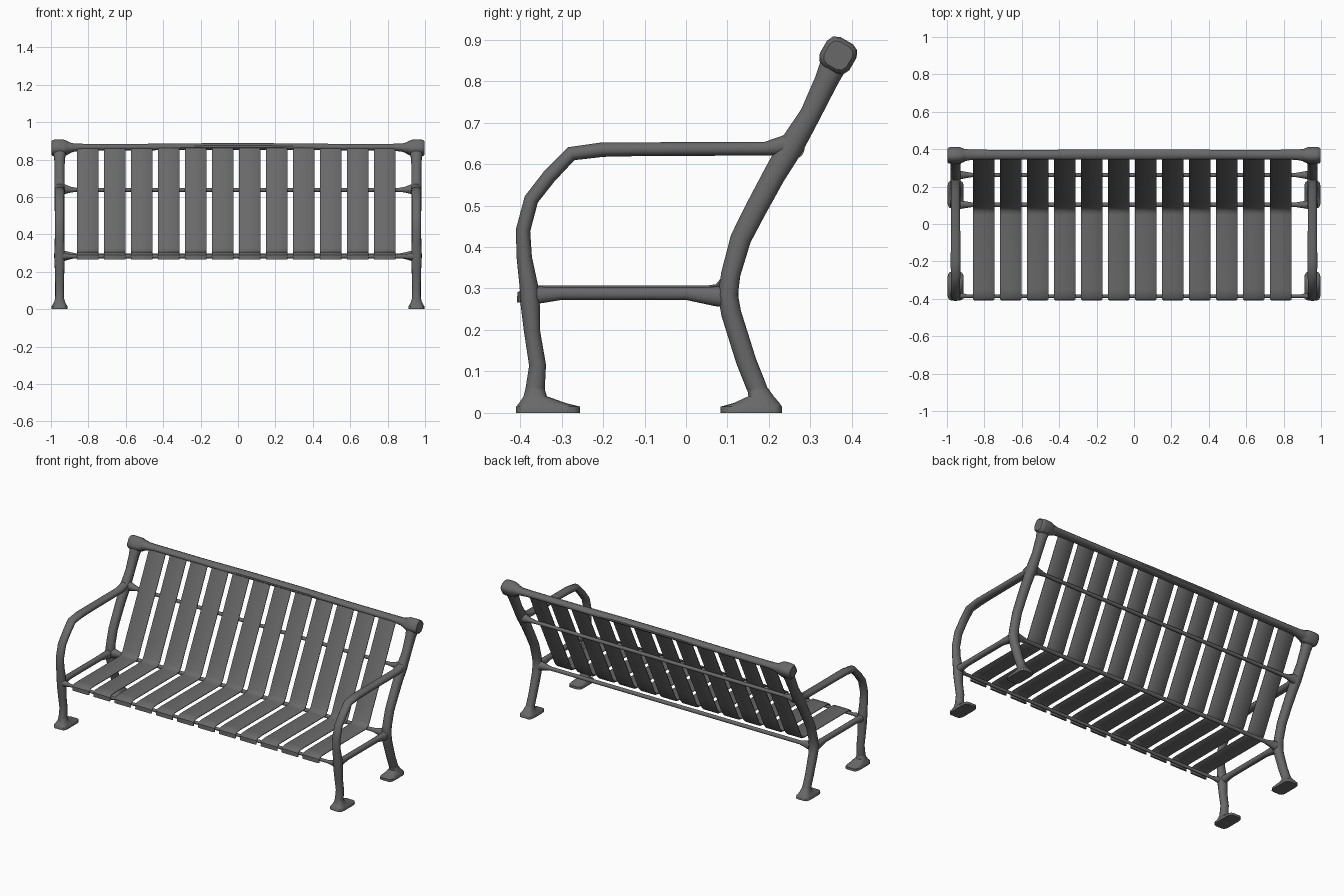
import bpy, bmesh, math
from mathutils import Vector

# dark grey painted metal
paint = bpy.data.materials.new("dark_grey_paint")
paint.diffuse_color = (0.14, 0.14, 0.14, 1)


def finish(name, bm, angle=40):
    bmesh.ops.recalc_face_normals(bm, faces=bm.faces)
    me = bpy.data.meshes.new(name)
    bm.to_mesh(me)
    bm.free()
    me.materials.append(paint)
    ob = bpy.data.objects.new(name, me)
    bpy.context.collection.objects.link(ob)
    bpy.ops.object.select_all(action='DESELECT')
    bpy.context.view_layer.objects.active = ob
    ob.select_set(True)
    bpy.ops.object.shade_smooth_by_angle(angle=math.radians(angle))
    return ob


def loft(name, rings):
    """Skin a list of equal-length point rings and cap the ends."""
    bm = bmesh.new()
    rows = [[bm.verts.new(p) for p in ring] for ring in rings]
    n = len(rows[0])
    for a, b in zip(rows, rows[1:]):
        for i in range(n):
            j = (i + 1) % n
            bm.faces.new((a[i], a[j], b[j], b[i]))
    bm.faces.new(rows[0])
    bm.faces.new(rows[-1])
    return finish(name, bm)


def ellipse(c, u, v, ru, rv, n=12, power=1.0):
    out = []
    for i in range(n):
        a = 2 * math.pi * (i + 0.5) / n
        ca, sa = math.cos(a), math.sin(a)
        out.append(c + u * ru * math.copysign(abs(ca) ** power, ca)
                     + v * rv * math.copysign(abs(sa) ** power, sa))
    return out


def side_tube(name, x, pts):
    """Tube in the yz plane; pts = (y, z, half thickness, half width in x)."""
    P = [Vector((x, p[0], p[1])) for p in pts]
    X = Vector((1, 0, 0))
    rings = []
    for i, p in enumerate(pts):
        t = (P[min(i + 1, len(P) - 1)] - P[max(i - 1, 0)]).normalized()
        rings.append(ellipse(P[i], X, t.cross(X), p[3], p[2], power=0.85))
    return loft(name, rings)


def cross_bar(name, pts):
    """Bar along x, mirrored; pts = (x, y, z, half y, half z) from centre out."""
    full = [(-p[0],) + p[1:] for p in reversed(pts)] + list(pts)
    Y, Z = Vector((0, 1, 0)), Vector((0, 0, 1))
    return loft(name, [ellipse(Vector(p[:3]), Y, Z, p[3], p[4]) for p in full])


def foot(name, x, secs):
    """Flared foot; secs = (z, y min, y max, half x, squareness)."""
    X, Y = Vector((1, 0, 0)), Vector((0, 1, 0))
    return loft(name, [ellipse(Vector((x, (a + b) / 2, z)), X, Y, hx, (b - a) / 2, 16, pw)
                       for z, a, b, hx, pw in secs])


# cast side frames
for side, s in (("left", -1), ("right", 1)):
    x = s * 0.954
    side_tube(side + "_back_post", x, [
        (0.372, 0.885, 0.030, 0.034), (0.358, 0.845, 0.034, 0.036), (0.338, 0.80, 0.029, 0.029),
        (0.30, 0.72, 0.026, 0.027), (0.255, 0.645, 0.031, 0.029), (0.212, 0.572, 0.028, 0.027),
        (0.165, 0.485, 0.027, 0.026), (0.132, 0.42, 0.026, 0.026), (0.108, 0.335, 0.024, 0.027),
        (0.101, 0.285, 0.025, 0.03), (0.109, 0.24, 0.025, 0.027), (0.145, 0.125, 0.025, 0.024),
        (0.165, 0.075, 0.025, 0.024), (0.183, 0.03, 0.024, 0.026)])
    side_tube(side + "_arm_and_front_leg", x, [
        (0.265, 0.65, 0.03, 0.026), (0.235, 0.645, 0.024, 0.026), (0.19, 0.637, 0.017, 0.025),
        (-0.10, 0.636, 0.017, 0.026), (-0.20, 0.635, 0.018, 0.027), (-0.277, 0.625, 0.018, 0.026),
        (-0.33, 0.57, 0.018, 0.025), (-0.373, 0.515, 0.018, 0.025), (-0.393, 0.44, 0.018, 0.025),
        (-0.39, 0.375, 0.019, 0.025), (-0.379, 0.305, 0.023, 0.028), (-0.376, 0.265, 0.024, 0.028),
        (-0.371, 0.195, 0.02, 0.025), (-0.358, 0.115, 0.021, 0.023), (-0.364, 0.055, 0.024, 0.024),
        (-0.37, 0.02, 0.027, 0.027)])
    side_tube(side + "_seat_rail", x, [
        (-0.38, 0.283, 0.025, 0.022), (-0.355, 0.284, 0.021, 0.02), (-0.30, 0.288, 0.016, 0.017),
        (0.0, 0.288, 0.016, 0.017), (0.07, 0.281, 0.024, 0.022), (0.105, 0.28, 0.028, 0.024)])
    foot(side + "_front_foot", x, [
        (0.0, -0.41, -0.255, 0.044, 0.4), (0.015, -0.41, -0.255, 0.043, 0.4),
        (0.024, -0.403, -0.29, 0.037, 0.6), (0.04, -0.392, -0.335, 0.029, 0.8),
        (0.06, -0.387, -0.341, 0.024, 0.9)])
    foot(side + "_rear_foot", x, [
        (0.0, 0.083, 0.232, 0.044, 0.4), (0.015, 0.083, 0.232, 0.043, 0.4),
        (0.024, 0.115, 0.226, 0.037, 0.6), (0.04, 0.15, 0.212, 0.029, 0.8),
        (0.06, 0.147, 0.198, 0.024, 0.9)])
    # squarish knob, tilted with the post
    up = Vector((0, 0.5, 0.866))
    back = Vector((0, 0.866, -0.5))
    loft(side + "_corner_knob", [
        ellipse(Vector((s * kx, 0.367, 0.862)), up, back, r, r, 12, 0.65)
        for kx, r in ((0.885, 0.019), (0.912, 0.034), (0.932, 0.041), (0.975, 0.042),
                      (0.991, 0.039), (0.998, 0.032))])

# top rail
cross_bar("top_rail", [
    (0.18, 0.372, 0.869, 0.028, 0.019), (0.50, 0.371, 0.867, 0.026, 0.018),
    (0.82, 0.371, 0.866, 0.027, 0.019), (0.875, 0.37, 0.864, 0.029, 0.022),
    (0.91, 0.368, 0.862, 0.035, 0.033), (0.94, 0.368, 0.861, 0.037, 0.037)])

# slat support bars
cross_bar("back_middle_bar", [
    (0.50, 0.262, 0.638, 0.011, 0.011), (0.86, 0.262, 0.638, 0.011, 0.011),
    (0.89, 0.262, 0.639, 0.016, 0.015), (0.935, 0.262, 0.642, 0.025, 0.03)])
cross_bar("seat_rear_bar", [
    (0.50, 0.103, 0.286, 0.012, 0.012), (0.86, 0.103, 0.286, 0.012, 0.012),
    (0.89, 0.103, 0.286, 0.017, 0.018), (0.935, 0.103, 0.285, 0.024, 0.03)])
cross_bar("seat_front_bar", [
    (0.50, -0.386, 0.282, 0.009, 0.01), (0.89, -0.386, 0.282, 0.009, 0.01),
    (0.935, -0.383, 0.283, 0.018, 0.02)])

# bent slats running from the front lip, across the seat, up the straight back
profile = [(-0.402, 0.266), (-0.401, 0.288), (-0.385, 0.299), (-0.35, 0.301), (0.05, 0.301),
           (0.075, 0.305), (0.092, 0.325), (0.125, 0.395), (0.247, 0.640), (0.354, 0.86)]
half_w, half_t = 0.057, 0.006
# rounded-edge flat section
section = ((-1, -0.3), (-0.9, -1), (0.9, -1), (1, -0.3), (1, 0.3), (0.9, 1), (-0.9, 1), (-1, 0.3))
rings = []
for i, (y, z) in enumerate(profile):
    a, b = profile[max(i - 1, 0)], profile[min(i + 1, len(profile) - 1)]
    t = Vector((0, b[0] - a[0], b[1] - a[1])).normalized()
    n = Vector((0, -t.z, t.y)) * half_t
    rings.append([Vector((half_w * u, y, z)) + n * v for u, v in section])
count, pitch = 12, 0.1444
for i in range(count):
    dx = Vector((-0.803 + i * pitch, 0, 0))
    loft("slat_%02d" % (i + 1), [[p + dx for p in r] for r in rings])
